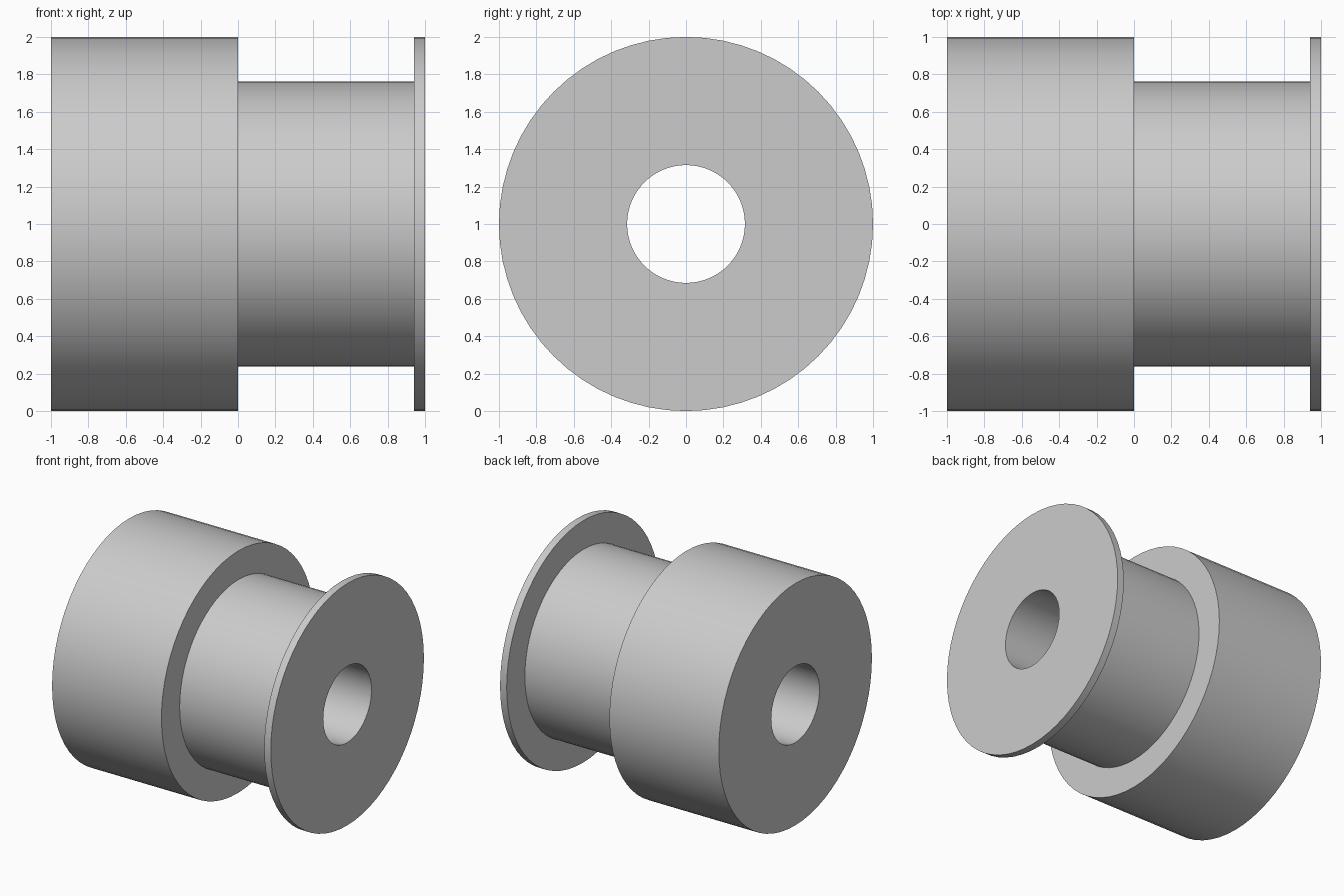
import bpy, bmesh, math
from mathutils import Matrix, Vector

cube = bpy.data.objects.get("Cube")
if cube:
    bpy.data.objects.remove(cube, do_unlink=True)

SEGMENTS = 64
BORE, HUB, RIM = 0.315, 0.762, 1.0

# Plain grey material
grey = bpy.data.materials.new("plain grey")
grey.use_nodes = True
colour = (0.6, 0.6, 0.6, 1)
grey.diffuse_color = colour
grey.node_tree.nodes["Principled BSDF"].inputs["Base Color"].default_value = colour

# Closed section (x, radius): wide drum, narrow hub, thin end flange, through bore
profile = [(-1, BORE), (-1, RIM), (0, RIM), (0, HUB),
           (0.94, HUB), (0.94, RIM), (1, RIM), (1, BORE)]

# Revolve the section about the x axis
bm = bmesh.new()
rings = []
for i in range(SEGMENTS):
    turn = Matrix.Rotation(math.tau * i / SEGMENTS, 3, 'X')
    rings.append([bm.verts.new(turn @ Vector((x, 0, r))) for x, r in profile])
for i, ring in enumerate(rings):
    following = rings[(i + 1) % SEGMENTS]
    for j in range(len(profile)):
        k = (j + 1) % len(profile)
        bm.faces.new((ring[j], ring[k], following[k], following[j]))
bmesh.ops.recalc_face_normals(bm, faces=bm.faces)

mesh = bpy.data.meshes.new("flanged_bushing")
bm.to_mesh(mesh)
bm.free()
mesh.materials.append(grey)
bushing = bpy.data.objects.new("flanged_bushing", mesh)
bushing.location.z = RIM
bpy.context.collection.objects.link(bushing)

# Smooth round walls, crisp rims
bpy.ops.object.select_all(action='DESELECT')
bushing.select_set(True)
bpy.context.view_layer.objects.active = bushing
bpy.ops.object.shade_smooth_by_angle(angle=math.radians(30))
